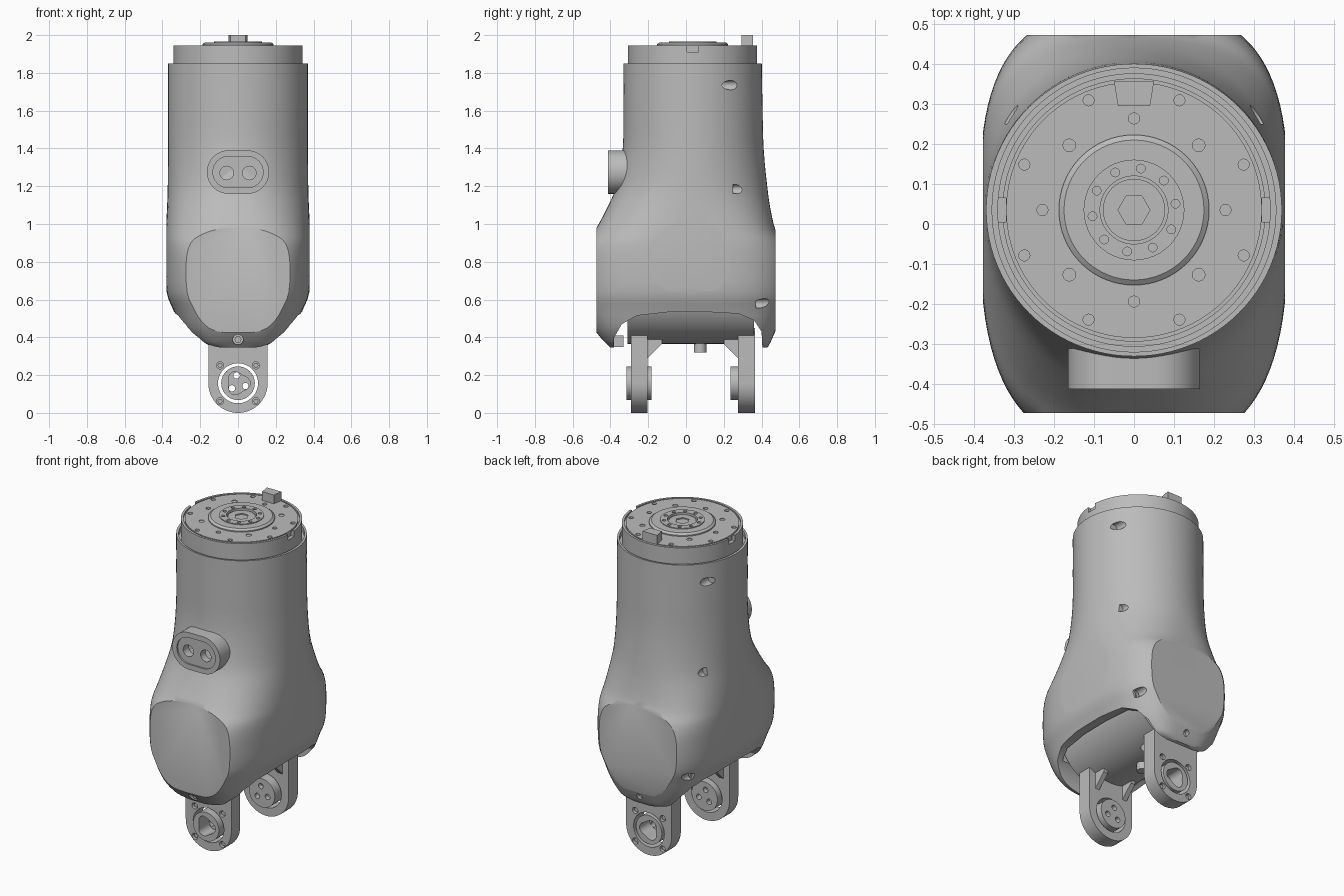
import bpy, bmesh
from math import sin, cos, pi, radians

cube = bpy.data.objects.get("Cube")
if cube:
    bpy.data.objects.remove(cube)

grey = bpy.data.materials.new("plain_grey")
grey.use_nodes = True
COLOUR = (0.5, 0.5, 0.5, 1)
grey.diffuse_color = COLOUR
grey.node_tree.nodes["Principled BSDF"].inputs["Base Color"].default_value = COLOUR

CY = 0.035          # centre of the round neck in y
parts = []


def make(name, bm):
    bmesh.ops.recalc_face_normals(bm, faces=bm.faces)
    mesh = bpy.data.meshes.new(name)
    bm.to_mesh(mesh)
    bm.free()
    mesh.materials.append(grey)
    ob = bpy.data.objects.new(name, mesh)
    bpy.context.collection.objects.link(ob)
    parts.append(ob)
    return ob


def loft(name, rings):
    bm = bmesh.new()
    loops = [[bm.verts.new(p) for p in ring] for ring in rings]
    for a, b in zip(loops, loops[1:]):
        for i in range(len(a)):
            j = (i + 1) % len(a)
            bm.faces.new((a[i], a[j], b[j], b[i]))
    bm.faces.new(loops[0])
    bm.faces.new(loops[-1])
    return make(name, bm)


def prism(name, outline, axis, a, b):
    place = {"x": lambda u, v, w: (w, u, v),
             "y": lambda u, v, w: (u, w, v),
             "z": lambda u, v, w: (u, v, w)}[axis]
    return loft(name, [[place(u, v, w) for u, v in outline] for w in (a, b)])


def circle(u, v, r, n=32, turn=0.0):
    return [(u + r * cos(2 * pi * i / n + turn), v + r * sin(2 * pi * i / n + turn)) for i in range(n)]


def rect(u0, u1, v0, v1):
    return [(u0, v0), (u1, v0), (u1, v1), (u0, v1)]


def stadium(half, r, v, n=16):
    right = [(half + r * cos(t), v + r * sin(t)) for t in [pi * i / n - pi / 2 for i in range(n + 1)]]
    return right + [(-u, 2 * v - w) for u, w in right]


def combine(ob, *others, op="DIFFERENCE"):
    for other in others:
        mod = ob.modifiers.new("cut", "BOOLEAN")
        mod.operation, mod.solver, mod.object = op, "EXACT", other
        bpy.context.view_layer.objects.active = ob
        bpy.ops.object.modifier_apply(modifier=mod.name)
        parts.remove(other)
        bpy.data.objects.remove(other)


# body: z, half width, front depth, back depth, squareness
sections = [
    (0.345, 0.12, 0.435, 0.395, 5), (0.36, 0.19, 0.45, 0.405, 5),
    (0.39, 0.245, 0.48, 0.42, 4), (0.45, 0.30, 0.525, 0.445, 3.4),
    (0.55, 0.345, 0.575, 0.485, 3), (0.64, 0.378, 0.59, 0.50, 3),
    (0.80, 0.385, 0.59, 0.50, 3), (0.90, 0.385, 0.565, 0.475, 3),
    (0.97, 0.382, 0.515, 0.438, 2.8), (1.08, 0.376, 0.455, 0.412, 2.4),
    (1.20, 0.372, 0.405, 0.395, 2.1), (1.40, 0.37, 0.37, 0.376, 2),
    (1.62, 0.37, 0.366, 0.37, 2), (1.85, 0.37, 0.366, 0.366, 2)]


def blend(p, q, r, s, t):
    return [0.5 * (2 * b + (c - a) * t + (2 * a - 5 * b + 4 * c - d) * t * t
                   + (3 * b - a - 3 * c + d) * t ** 3) for a, b, c, d in zip(p, q, r, s)]


def section(z, hx, front, back, n, count=96):
    ring = []
    for i in range(count):
        c, s = cos(2 * pi * i / count), sin(2 * pi * i / count)
        x = hx * abs(c) ** (2 / n) * (1 if c > 0 else -1)
        y = abs(s) ** (2 / n) * (back if s > 0 else -front)
        ring.append((x, CY + y, z))
    return ring


rings = []
last = len(sections) - 1
for k in range(last):
    around = [sections[min(max(k + d, 0), last)] for d in (-1, 0, 1, 2)]
    rings += [section(*blend(*around, t / 3)) for t in range(3)]
rings.append(section(*sections[-1]))
body = loft("body_shell", rings)
combine(body, prism("flat_sides", rect(-0.378, 0.378, -0.473, 0.473), "z", 0, 2), op="INTERSECT")

# side arch, cavity behind it and the recess under the collar
arch = [(-0.38, 0.2), (-0.38, 0.40), (-0.34, 0.47), (-0.26, 0.515), (-0.1, 0.533), (0.1, 0.535),
        (0.28, 0.525), (0.36, 0.49), (0.40, 0.43), (0.412, 0.2)]
combine(body,
        prism("arch_cut", arch, "x", -0.6, 0.6),
        prism("cavity_cut", circle(0, 0.66, 0.31, 64), "y", -0.33, 0.37),
        prism("neck_cut", circle(0, CY, 0.355, 96), "z", 1.82, 1.9))

# screw bores on the back corners, and one low on the front and back
for side in (-1, 1):
    for x, y, z in ((0.31, 0.19, 1.735), (0.315, 0.25, 1.185), (0.30, 0.37, 0.58)):
        combine(body, prism("bore", circle(side * x, z, 0.025, 20), "y", y, 0.6))
combine(body, prism("front_bore", circle(0, 0.388, 0.027, 20), "y", -0.6, -0.405),
        prism("back_bore", circle(0, 0.40, 0.018, 20), "y", 0.435, 0.6))
prism("front_screw", circle(0, 0.388, 0.019, 6), "y", -0.42, -0.39)

# oval connector port on the front
port = prism("front_port", stadium(0.05, 0.115, 1.275), "y", -0.413, -0.2)
combine(port, prism("port_recess", stadium(0.05, 0.083, 1.275), "y", -0.5, -0.403))
for x in (-0.06, 0.06):
    combine(port, prism("port_hole", circle(x, 1.27, 0.036, 20), "y", -0.5, -0.35))

# collar and top flange with bolt holes
collar = prism("top_collar", circle(0, CY, 0.342, 96), "z", 1.80, 1.945)
groove = prism("groove", circle(0, CY, 0.328, 96), "z", 1.935, 2)
combine(groove, prism("groove_core", circle(0, CY, 0.32, 96), "z", 1.9, 2.1))
combine(collar, groove)
for x in (-0.34, 0.34):
    combine(collar, prism("notch", rect(x - 0.02, x + 0.02, 0.005, 0.065), "z", 1.91, 2))


def bolt_holes(ob, count, radius, size, top, depth, turn=0.0):
    for i in range(count):
        a = 2 * pi * i / count + turn
        spot = (radius * cos(a), CY + radius * sin(a))
        combine(ob, prism("hole", circle(*spot, size, 12), "z", top - depth, top + 0.1))


bolt_holes(collar, 8, 0.297, 0.014, 1.945, 0.025, pi / 8)
bolt_holes(collar, 4, 0.229, 0.014, 1.945, 0.025)
bolt_holes(collar, 4, 0.229, 0.016, 1.945, 0.004, pi / 4)
bezel = loft("top_bezel", [[(x, y, z) for x, y in circle(0, CY, r, 64)]
                           for r, z in ((0.188, 1.94), (0.188, 1.952), (0.175, 1.962))])
hub = prism("top_hub", circle(0, CY, 0.126, 48), "z", 1.93, 1.967)
for ob in (bezel, hub):
    combine(ob, prism("hub_bore", circle(0, CY, 0.085 if ob == hub else 0.12, 48), "z", 1.95, 2.1))
bolt_holes(hub, 10, 0.105, 0.011, 1.967, 0.02, 0.15)
core = prism("hub_core", circle(0, CY, 0.078, 32), "z", 1.93, 1.957)
combine(core, prism("hex_socket", circle(0, CY, 0.04, 6), "z", 1.945, 2.1))
prism("locating_key", [(-0.04, 0.295), (0.04, 0.295), (0.05, 0.356), (-0.05, 0.356)], "z", 1.93, 2.0)

# motor housing inside the arch
prism("motor_housing", circle(0, 0.66, 0.295, 80), "y", -0.31, 0.36)
prism("housing_pin", circle(0, 0.075, 0.033, 20), "z", 0.32, 0.40)
prism("front_lug", rect(-0.06, 0.06, 0.35, 0.41), "y", -0.40, -0.33)

# fork prongs with floating bearing bosses
EYE = 0.157
arc = [(EYE * cos(t), EYE + EYE * sin(t)) for t in [pi + pi * i / 32 for i in range(33)]]
prong_outline = arc + [(0.157, 0.45), (-0.157, 0.45)]
lobes = [(r * cos(a), EYE + r * sin(a)) for a, r in
         [(2 * pi * i / 48, 0.057 + 0.008 * cos(6 * pi * i / 48)) for i in range(48)]]
for name, inner, outer, boss_in, boss_out in (
        ("front", -0.203, -0.29, -0.182, -0.315), ("rear", 0.275, 0.365, 0.235, 0.365)):
    d = 1 if outer > inner else -1
    prong = prism(name + "_prong", prong_outline, "y", inner, outer)
    combine(prong, prism("eye_cut", circle(0, EYE, 0.106, 48), "y", inner - 0.1, outer + 0.1))
    for i in range(4):
        a = pi / 4 + i * pi / 2
        spot = (0.134 * cos(a), EYE + 0.134 * sin(a))
        combine(prong, prism("screw_cut", circle(*spot, 0.019, 16), "y", outer - d * 0.03, outer + d * 0.1))
        prism(name + "_prong_screw", circle(*spot, 0.014, 6), "y", outer - d * 0.035, outer - d * 0.012)
    boss = prism(name + "_boss", circle(0, EYE, 0.089, 48), "y", boss_in, boss_out)
    combine(boss, prism("lobe_cut", lobes, "y", boss_in + d * 0.03, boss_out + d * 0.1))
    for i in range(3):
        a = radians(100) + 2 * pi * i / 3
        combine(boss, prism("pin_cut", circle(0.042 * cos(a), EYE + 0.042 * sin(a), 0.017, 16),
                            "y", boss_in - 0.1, boss_in + 0.1))
    # stiffening ribs between prong and housing
    rib = [(inner + d * 0.01, 0.28), (inner + d * 0.01, 0.42), (inner - d * 0.075, 0.42), (inner - d * 0.075, 0.365)]
    for x in (-0.10, 0.10):
        prism(name + "_rib", rib, "x", x - 0.015, x + 0.015)

# smooth curved faces, keep edges sharp
bpy.ops.object.select_all(action="DESELECT")
for ob in parts:
    ob.select_set(True)
bpy.context.view_layer.objects.active = body
bpy.ops.object.shade_smooth_by_angle(angle=radians(32))
